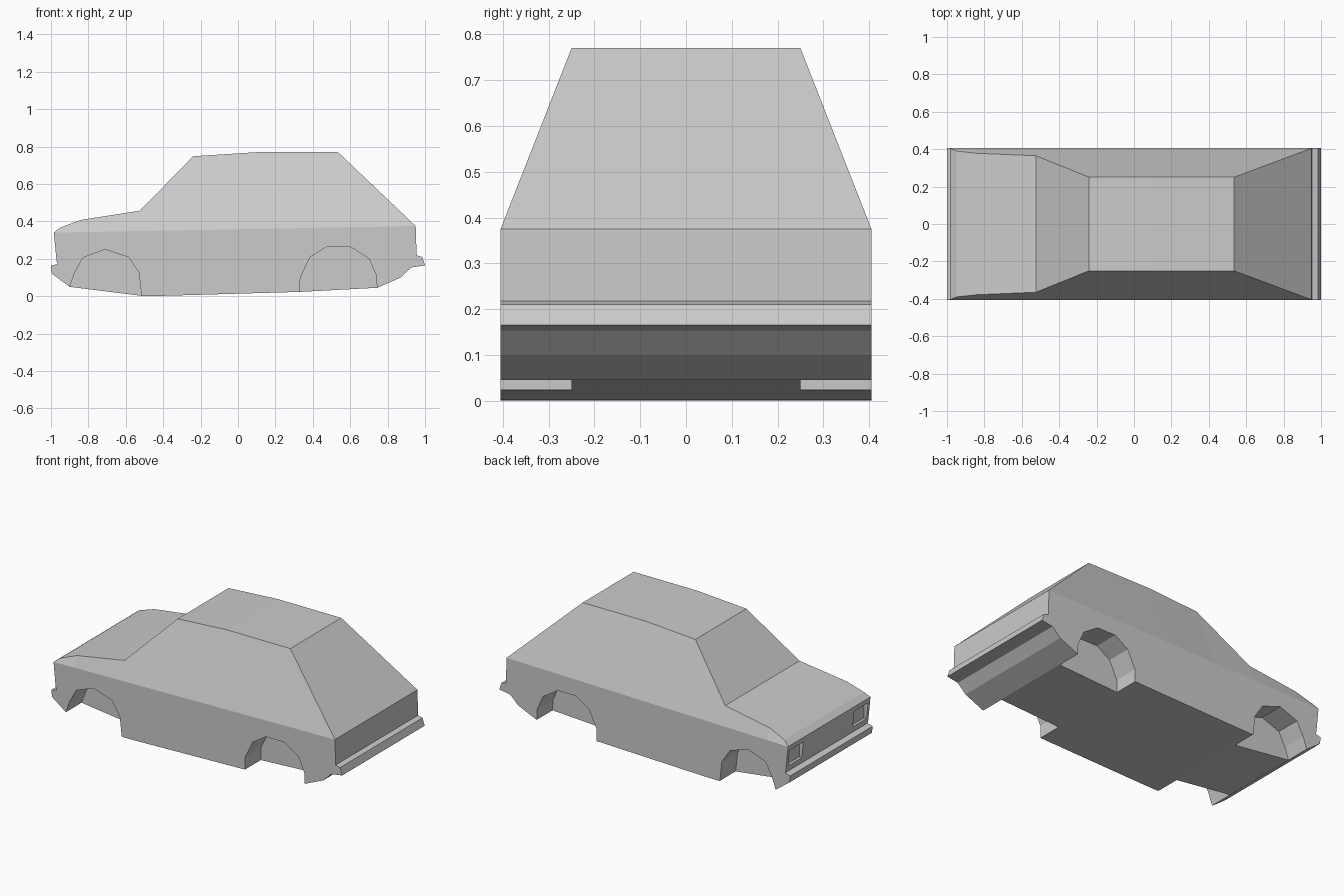
import bpy, bmesh

if "Cube" in bpy.data.objects:
    bpy.data.objects.remove(bpy.data.objects["Cube"])

W = 0.405  # body half width


def make_object(name, bm):
    bmesh.ops.recalc_face_normals(bm, faces=bm.faces[:])
    mesh = bpy.data.meshes.new(name)
    bm.to_mesh(mesh)
    bm.free()
    obj = bpy.data.objects.new(name, mesh)
    bpy.context.collection.objects.link(obj)
    return obj


def prism(name, profile, y0, y1):
    bm = bmesh.new()
    rings = [[bm.verts.new((x, y, z)) for x, z in profile] for y in (y0, y1)]
    n = len(profile)
    for ring in rings:
        bm.faces.new(ring)
    for i in range(n):
        j = (i + 1) % n
        bm.faces.new((rings[0][i], rings[0][j], rings[1][j], rings[1][i]))
    return make_object(name, bm)


def box(name, x0, x1, y0, y1, z0, z1):
    return prism(name, [(x0, z0), (x1, z0), (x1, z1), (x0, z1)], y0, y1)


# Upper shell: bonnet, windscreen, roof and tailgate edge (x, half width, z)
shell = [(-0.95, 0.39, 0.367), (-0.84, 0.378, 0.408), (-0.525, 0.365, 0.457),
         (-0.24, 0.25, 0.748), (0.1, 0.25, 0.77), (0.535, 0.25, 0.77)]
# Lower outline from the rear belt end, under the car, to the front belt end
lower = [(0.95, 0.375), (0.955, 0.218), (0.985, 0.21), (1.0, 0.165),
         (0.925, 0.153), (0.87, 0.1), (0.745, 0.045), (0.33, 0.023),
         (-0.4, 0.002), (-0.5, 0.0), (-0.9, 0.05), (-0.995, 0.12),
         (-1.0, 0.162), (-0.965, 0.172), (-0.97, 0.19), (-0.985, 0.34)]

# Body: mirrored side skins joined by strips across the car
bm = bmesh.new()
sides = []
for s in (-1, 1):
    low = [bm.verts.new((x, s * W, z)) for x, z in lower]
    top = [bm.verts.new((x, s * y, z)) for x, y, z in shell]
    belt = [bm.verts.new((x, s * W, 0.34 + 0.035 * (x + 0.985) / 1.935))
            for x, y, z in shell]
    bm.faces.new(low + belt)
    bm.faces.new((low[-1], belt[0], top[0]))
    bm.faces.new((low[0], belt[-1], top[-1]))
    for i in range(len(top) - 1):
        bm.faces.new((belt[i], belt[i + 1], top[i + 1], top[i]))
    sides.append(low + top)
a, b = sides
for i in range(len(a)):
    j = (i + 1) % len(a)
    bm.faces.new((a[i], a[j], b[j], b[i]))
body = make_object("car_body", bm)

# Wheel arch and headlight recess cutters
front_arch = [(-0.9, -0.1), (-0.9, 0.05), (-0.875, 0.12), (-0.83, 0.205),
              (-0.71, 0.25), (-0.585, 0.208), (-0.53, 0.125), (-0.505, -0.1)]
rear_arch = [(0.33, -0.1), (0.333, 0.1), (0.385, 0.208), (0.475, 0.265),
             (0.6, 0.265), (0.7, 0.2), (0.74, 0.11), (0.748, -0.1)]
cutters = []
for s in (-1, 1):
    cutters.append(prism("front_arch_cutter", front_arch, s * 0.25, s * 0.5))
    cutters.append(prism("rear_arch_cutter", rear_arch, s * 0.25, s * 0.5))
    cutters.append(box("headlight_cutter", -1.1, -0.955, s * 0.25, s * 0.385, 0.21, 0.31))

bpy.context.view_layer.objects.active = body
for c in cutters:
    c.hide_render = True
    m = body.modifiers.new("cut", 'BOOLEAN')
    m.operation = 'DIFFERENCE'
    m.solver = 'EXACT'
    m.object = c
    bpy.ops.object.modifier_apply(modifier=m.name)
for c in cutters:
    bpy.data.objects.remove(c)
